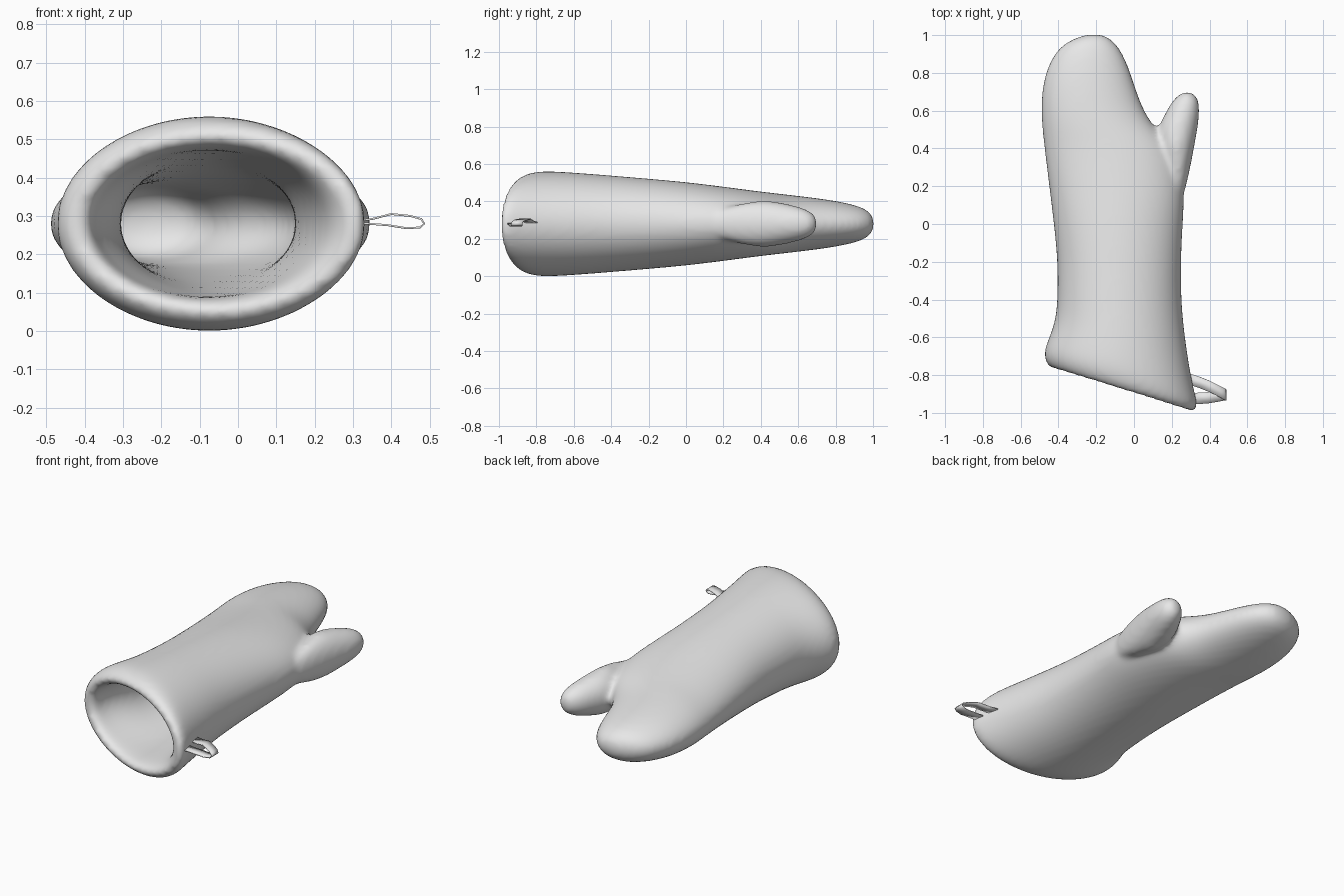
import bpy
import bmesh
from math import cos, sin, pi

cube = bpy.data.objects.get("Cube")
if cube:
    bpy.data.objects.remove(cube, do_unlink=True)

MID_Z = 0.28
SIDES = 28

# Single plain cloth colour
cloth = bpy.data.materials.new("grey cloth")
cloth.use_nodes = True
grey = (0.8, 0.8, 0.8, 1)
cloth.diffuse_color = grey
cloth.node_tree.nodes["Principled BSDF"].inputs["Base Color"].default_value = grey


def make_object(name, bm):
    mesh = bpy.data.meshes.new(name)
    bmesh.ops.recalc_face_normals(bm, faces=bm.faces)
    for face in bm.faces:
        face.smooth = True
    bm.to_mesh(mesh)
    bm.free()
    mesh.materials.append(cloth)
    obj = bpy.data.objects.new(name, mesh)
    bpy.context.collection.objects.link(obj)
    return obj


def loft(bm, sections):
    """Skin elliptical rings given as (y, left x, right x, half height, slant)."""
    rings = []
    for y, left, right, half, slant in sections:
        mid, wide = (left + right) / 2, (right - left) / 2
        ring = []
        for i in range(SIDES):
            a = 2 * pi * i / SIDES
            dx = wide * cos(a)
            ring.append(bm.verts.new((mid + dx, y + slant * dx, MID_Z + half * sin(a))))
        rings.append(ring)
    for r, s in zip(rings, rings[1:]):
        for i in range(SIDES):
            j = (i + 1) % SIDES
            bm.faces.new((r[i], r[j], s[j], s[i]))
    bm.faces.new(rings[0])
    bm.faces.new(rings[-1])


# Hand: outer skin from fingertips to cuff
outer = [
    (1.005, -0.25, -0.17, 0.025, 0), (0.985, -0.31, -0.13, 0.06, 0),
    (0.95, -0.38, -0.09, 0.085, 0), (0.88, -0.44, -0.045, 0.108, 0),
    (0.75, -0.487, 0.0, 0.132, 0), (0.6, -0.495, 0.05, 0.15, 0),
    (0.5, -0.487, 0.12, 0.162, 0), (0.4, -0.477, 0.22, 0.173, 0),
    (0.2, -0.452, 0.275, 0.2, 0), (0, -0.427, 0.26, 0.225, 0),
    (-0.2, -0.407, 0.25, 0.243, -0.03), (-0.4, -0.407, 0.253, 0.26, -0.08),
    (-0.55, -0.415, 0.272, 0.272, -0.15), (-0.68, -0.447, 0.297, 0.281, -0.24),
    (-0.78, -0.477, 0.325, 0.284, -0.3), (-0.84, -0.478, 0.342, 0.27, -0.31),
]
# Rolled lip, then the lining back up towards the fingers
lip = [
    (-0.875, -0.455, 0.325, 0.245, -0.31), (-0.88, -0.42, 0.29, 0.22, -0.31),
    (-0.85, -0.385, 0.25, 0.2, -0.31),
]
lining = [(y, l + 0.1, r - 0.1, h * 0.68, k)
          for y, l, r, h, k in reversed(outer) if -0.8 < y < 0.8]
bm = bmesh.new()
loft(bm, outer + lip + lining)

# Thumb, rooted inside the wall of the hand
loft(bm, [
    (0.7, 0.265, 0.3, 0.02, 0), (0.685, 0.235, 0.325, 0.05, 0),
    (0.65, 0.2, 0.346, 0.077, 0), (0.58, 0.162, 0.347, 0.098, 0),
    (0.5, 0.12, 0.336, 0.116, 0), (0.4, 0.13, 0.318, 0.13, 0),
    (0.25, 0.18, 0.289, 0.1, 0), (0.1, 0.2, 0.25, 0.05, 0),
])
mitt = make_object("mitt", bm)

# Fuse hand and thumb into one soft padded skin
sub = mitt.modifiers.new("soften", 'SUBSURF')
sub.levels = sub.render_levels = 2
fuse = mitt.modifiers.new("fuse", 'REMESH')
fuse.mode = 'VOXEL'
fuse.voxel_size = 0.016
fuse.use_smooth_shade = True
relax = mitt.modifiers.new("relax", 'SMOOTH')
relax.factor = 0.5
relax.iterations = 8

# Hanging loop: thin ribbon leaving and returning to the cuff
path = [
    (0.29, -0.82, 0.285), (0.35, -0.84, 0.292), (0.4, -0.86, 0.305),
    (0.45, -0.885, 0.3), (0.478, -0.9, 0.292), (0.486, -0.905, 0.28),
    (0.475, -0.905, 0.27), (0.44, -0.912, 0.268), (0.39, -0.92, 0.276),
    (0.31, -0.925, 0.282),
]
bm = bmesh.new()
edges = [[bm.verts.new((x, y + side * 0.03, z)) for side in (-1, 1)] for x, y, z in path]
for (a, b), (c, d) in zip(edges, edges[1:]):
    bm.faces.new((a, b, d, c))
strap = make_object("hanging_loop", bm)
thick = strap.modifiers.new("thickness", 'SOLIDIFY')
thick.thickness = 0.005
thick.offset = 0
